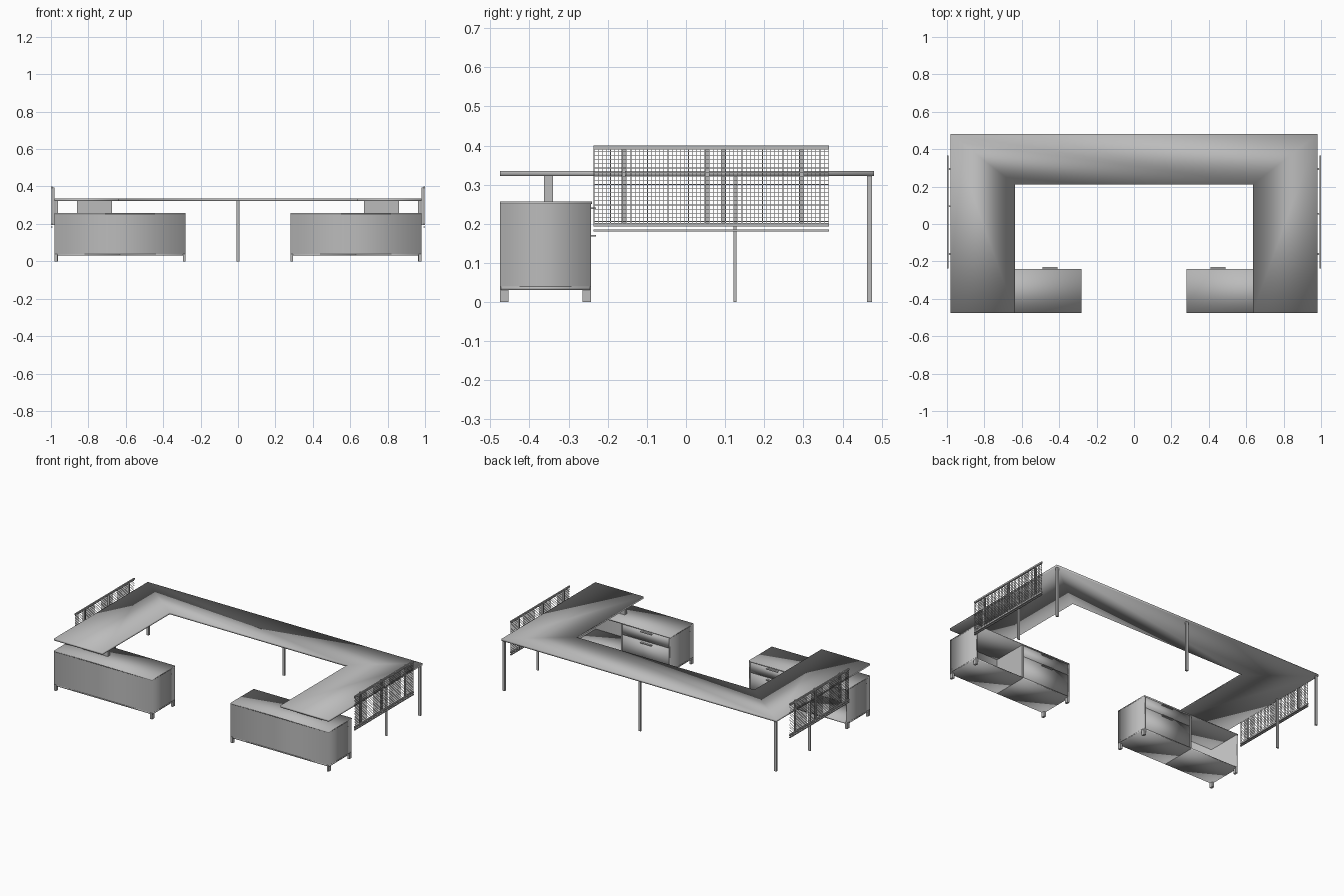
import bpy, bmesh

if "Cube" in bpy.data.objects:
    bpy.data.objects.remove(bpy.data.objects["Cube"], do_unlink=True)

GREY = (0.5, 0.5, 0.5, 1)
mat = bpy.data.materials.new("plain_grey")
mat.use_nodes = True
mat.diffuse_color = GREY
mat.node_tree.nodes["Principled BSDF"].inputs["Base Color"].default_value = GREY


def finish(name, bm, smooth=False):
    bmesh.ops.recalc_face_normals(bm, faces=bm.faces)
    for f in bm.faces:
        f.smooth = smooth
    mesh = bpy.data.meshes.new(name)
    bm.to_mesh(mesh)
    bm.free()
    mesh.materials.append(mat)
    obj = bpy.data.objects.new(name, mesh)
    bpy.context.collection.objects.link(obj)
    return obj


def add_box(bm, x, y, z):
    """Box from (min, max) pairs."""
    verts = bmesh.ops.create_cube(bm, size=1)["verts"]
    for v in verts:
        for i, (lo, hi) in enumerate((x, y, z)):
            v.co[i] = (lo + hi) / 2 + v.co[i] * (hi - lo)


def box(name, x, y, z, smooth=False):
    bm = bmesh.new()
    add_box(bm, x, y, z)
    return finish(name, bm, smooth)


def prism(name, outline, z0, z1, sharp_caps=False):
    """Smooth upright prism; sharp caps keep shading level along the height."""
    bm = bmesh.new()
    base = bm.faces.new([bm.verts.new((x, y, z0)) for x, y in outline])
    top = bmesh.ops.extrude_face_region(bm, geom=[base], use_keep_orig=True)["geom"]
    bmesh.ops.translate(bm, vec=(0, 0, z1 - z0),
                        verts=[g for g in top if isinstance(g, bmesh.types.BMVert)])
    if sharp_caps:
        for e in bm.edges:
            e.smooth = abs(e.verts[0].co.z - e.verts[1].co.z) > 0.001
    return finish(name, bm, True)


def u_shape(x0, x1, outer, end, wall_x, inner):
    return [(x0, outer), (x1, outer), (x1, end), (x1 - wall_x, end),
            (x1 - wall_x, inner), (x0 + wall_x, inner), (x0 + wall_x, end), (x0, end)]


def span(a, b, s):
    """Interval reflected onto side s."""
    return tuple(sorted((a * s, b * s)))


# U-shaped counter
prism("counter_top", u_shape(-0.98, 0.98, 0.48, -0.475, 0.345, 0.21), 0.322, 0.335)
box("middle_leg", (-0.008, 0.008), (0.463, 0.475), (0, 0.322))

FRONT, BACK = -0.475, -0.243
X0, XM, X1 = 0.28, 0.63, 0.98

for s, side in ((1, "left"), (-1, "right")):
    # Counter supports
    box(side + "_corner_leg", span(0.962, 0.977, s), (0.463, 0.475), (0, 0.322))
    box(side + "_side_leg", span(0.962, 0.977, s), (0.122, 0.129), (0, 0.322))
    box(side + "_counter_pedestal", span(0.675, 0.86, s), (-0.363, -0.34), (0.255, 0.322))

    # Cabinet shell, open towards the inside of the counter
    a, b = span(X0, X1, s)
    prism(side + "_cabinet_shell", u_shape(a, b, FRONT, BACK, 0.01, FRONT + 0.01),
          0.04, 0.25, sharp_caps=True)
    box(side + "_cabinet_top", (a, b), (FRONT, BACK + 0.003), (0.25, 0.257), True)
    for part, (p, q) in (("inner", (X0, XM)), ("outer", (XM, X1))):
        box(f"{side}_{part}_cabinet_base", span(p, q, s), (FRONT + 0.002, BACK - 0.002),
            (0.031, 0.04), True)
    box(side + "_cabinet_divider", span(XM - 0.005, XM + 0.005, s),
        (FRONT + 0.01, BACK), (0.04, 0.25))

    # Cabinet feet
    bm = bmesh.new()
    for x in (X0, X1 - 0.014):
        for y in (FRONT, BACK - 0.022):
            add_box(bm, span(x, x + 0.014, s), (y, y + 0.022), (0, 0.04))
    finish(side + "_cabinet_feet", bm)

    # Drawers with bar handles
    for part, z0, z1 in (("lower", 0.042, 0.178), ("upper", 0.182, 0.249)):
        box(f"{side}_{part}_drawer", span(X0 + 0.011, XM - 0.006, s),
            (BACK - 0.012, BACK), (z0, z1), True)
        h = z1 - 0.009
        box(f"{side}_{part}_handle", span(0.41, 0.49, s),
            (BACK, BACK + 0.013), (h - 0.002, h + 0.002))

    # Side screen: rails and posts
    Y0, Y1 = -0.237, 0.365
    bm = bmesh.new()
    for z0, z1 in ((0.39, 0.4), (0.193, 0.202), (0.18, 0.186)):
        add_box(bm, span(0.992, 1.0, s), (Y0, Y1), (z0, z1))
    finish(side + "_screen_rails", bm)
    bm = bmesh.new()
    for y in (-0.16, 0.055 if s > 0 else 0.095, 0.295):
        add_box(bm, span(0.98, 0.993, s), (y - 0.005, y + 0.005), (0.195, 0.395))
    finish(side + "_screen_posts", bm)

    # Wire mesh infill
    bm = bmesh.new()
    step, w = 0.0105, 0.0008
    for i in range(58):
        y = Y0 + 0.002 + i * step
        add_box(bm, span(0.9955, 0.997, s), (y - w, y + w), (0.2, 0.392))
    for i in range(18):
        z = 0.206 + i * step
        add_box(bm, span(0.9955, 0.997, s), (Y0, Y1), (z - w, z + w))
    finish(side + "_screen_mesh", bm)
